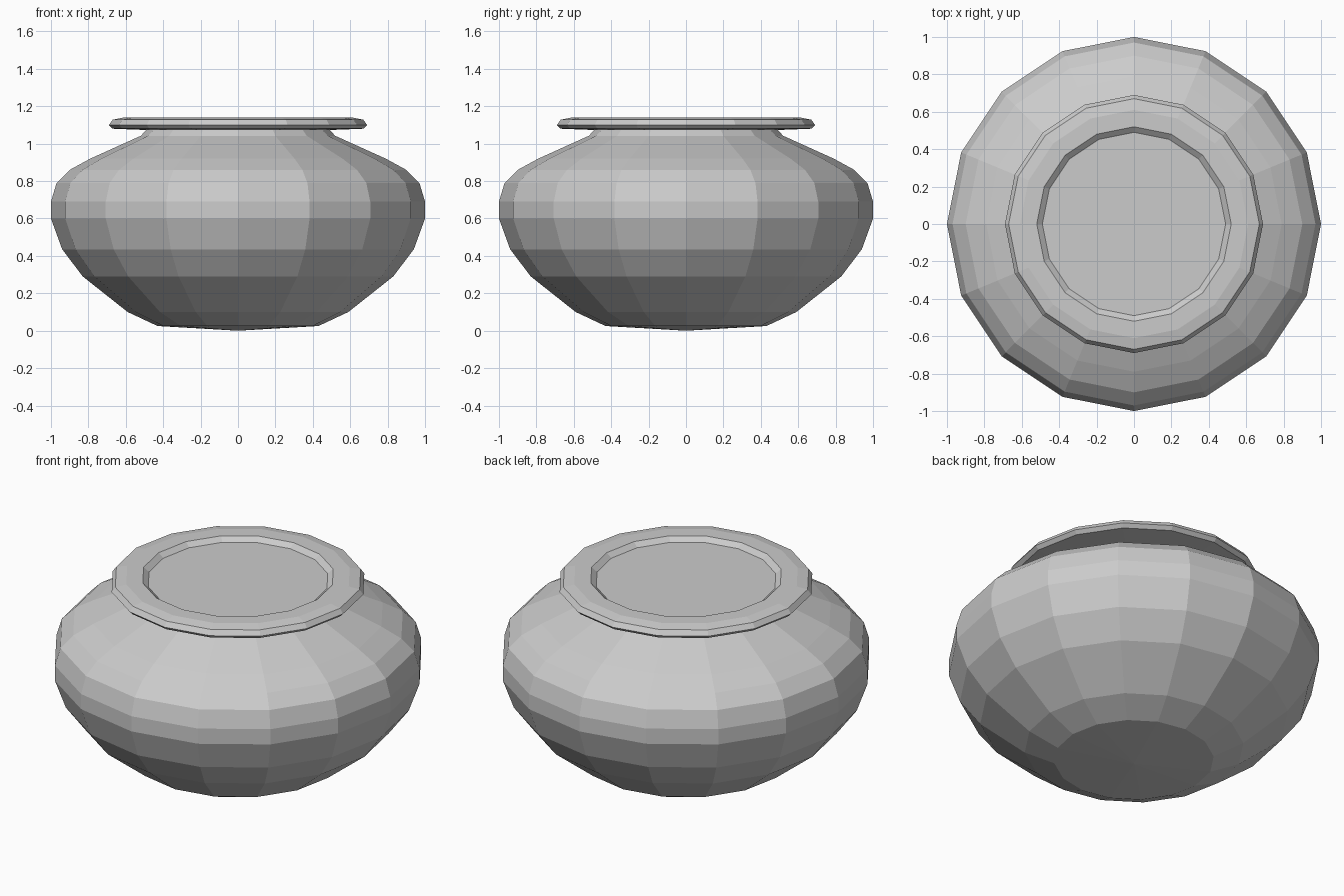
import bpy, bmesh
from math import cos, sin, tau

if "Cube" in bpy.data.objects:
    bpy.data.objects.remove(bpy.data.objects["Cube"])

SIDES = 16


def lathe(name, profile):
    """Revolve (radius, z) points around z; radius 0 becomes a single pole."""
    bm = bmesh.new()
    rings = []
    for r, z in profile:
        count = SIDES if r > 0 else 1
        rings.append([bm.verts.new((r * cos(tau * i / SIDES), r * sin(tau * i / SIDES), z))
                      for i in range(count)])
    for a, b in zip(rings, rings[1:]):
        for i in range(SIDES):
            j = (i + 1) % SIDES
            if len(a) == 1:
                bm.faces.new((a[0], b[j], b[i]))
            elif len(b) == 1:
                bm.faces.new((a[i], a[j], b[0]))
            else:
                bm.faces.new((a[i], a[j], b[j], b[i]))
    mesh = bpy.data.meshes.new(name)
    bm.to_mesh(mesh)
    bm.free()
    obj = bpy.data.objects.new(name, mesh)
    bpy.context.collection.objects.link(obj)
    return obj


# Rounded pot: base, belly, shoulder, neck, flared rim and short inner lip
lathe("pot", [
    (0, 0), (0.43, 0.025), (0.59, 0.10), (0.70, 0.187), (0.83, 0.29),
    (0.94, 0.435), (1.0, 0.60), (1.0, 0.69), (0.97, 0.79), (0.90, 0.86),
    (0.79, 0.92), (0.52, 1.042), (0.49, 1.073),
    (0.67, 1.08), (0.69, 1.10), (0.67, 1.128), (0.61, 1.14),
    (0.52, 1.14), (0.49, 1.115),
])

# Flat surface filling the mouth
lathe("contents", [(0.49, 1.115), (0, 1.115)])
